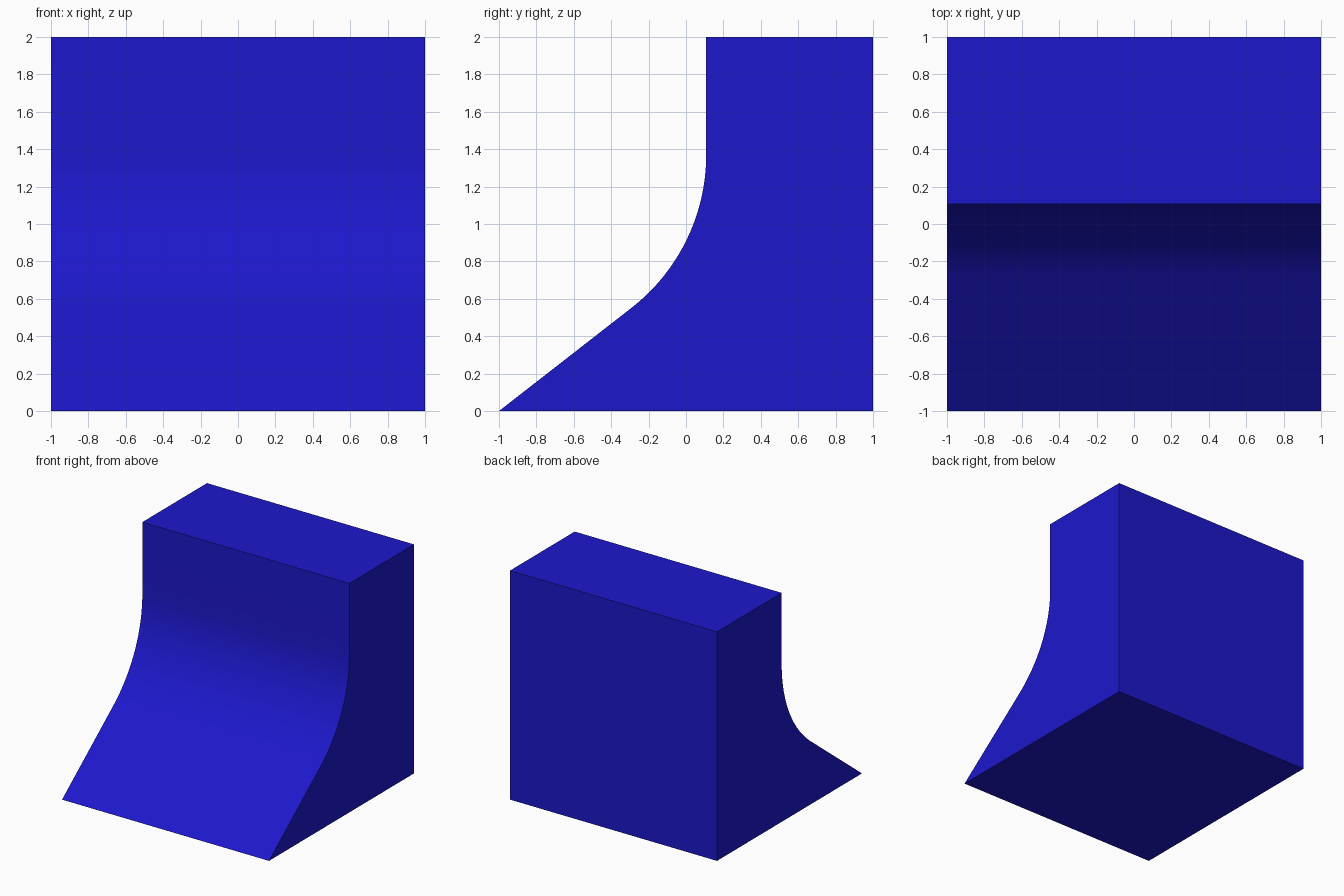
import bpy, bmesh, math

if "Cube" in bpy.data.objects:
    bpy.data.objects.remove(bpy.data.objects["Cube"])

# Side profile (y, z): sloped foot, tangent arc, vertical wall, block
WALL, ARC_Z, SWEEP, STEPS = 0.108, 1.37, math.radians(52.2), 24
R = 1.038
profile = [(-1, 0)]
for i in range(STEPS + 1):
    a = -SWEEP * (1 - i / STEPS)
    profile.append((WALL - R + R * math.cos(a), ARC_Z + R * math.sin(a)))
profile += [(WALL, 2), (1, 2), (1, 0)]

# Extrude the profile across the width
bm = bmesh.new()
side = bm.faces.new([bm.verts.new((-1, y, z)) for y, z in profile])
ext = bmesh.ops.extrude_face_region(bm, geom=[side], use_keep_orig=True)
moved = [g for g in ext["geom"] if isinstance(g, bmesh.types.BMVert)]
bmesh.ops.translate(bm, verts=moved, vec=(2, 0, 0))
bmesh.ops.recalc_face_normals(bm, faces=bm.faces[:])
mesh = bpy.data.meshes.new("curved_ramp")
bm.to_mesh(mesh)
bm.free()

ramp = bpy.data.objects.new("curved_ramp", mesh)
bpy.context.collection.objects.link(ramp)

# Blue surface
blue = bpy.data.materials.new("blue")
blue.diffuse_color = (0.012, 0.009, 0.6, 1)
blue.use_nodes = True
blue.node_tree.nodes["Principled BSDF"].inputs["Base Color"].default_value = blue.diffuse_color
mesh.materials.append(blue)

# Smooth curve, sharp block edges
bpy.context.view_layer.objects.active = ramp
ramp.select_set(True)
bpy.ops.object.shade_smooth_by_angle(angle=math.radians(30))
